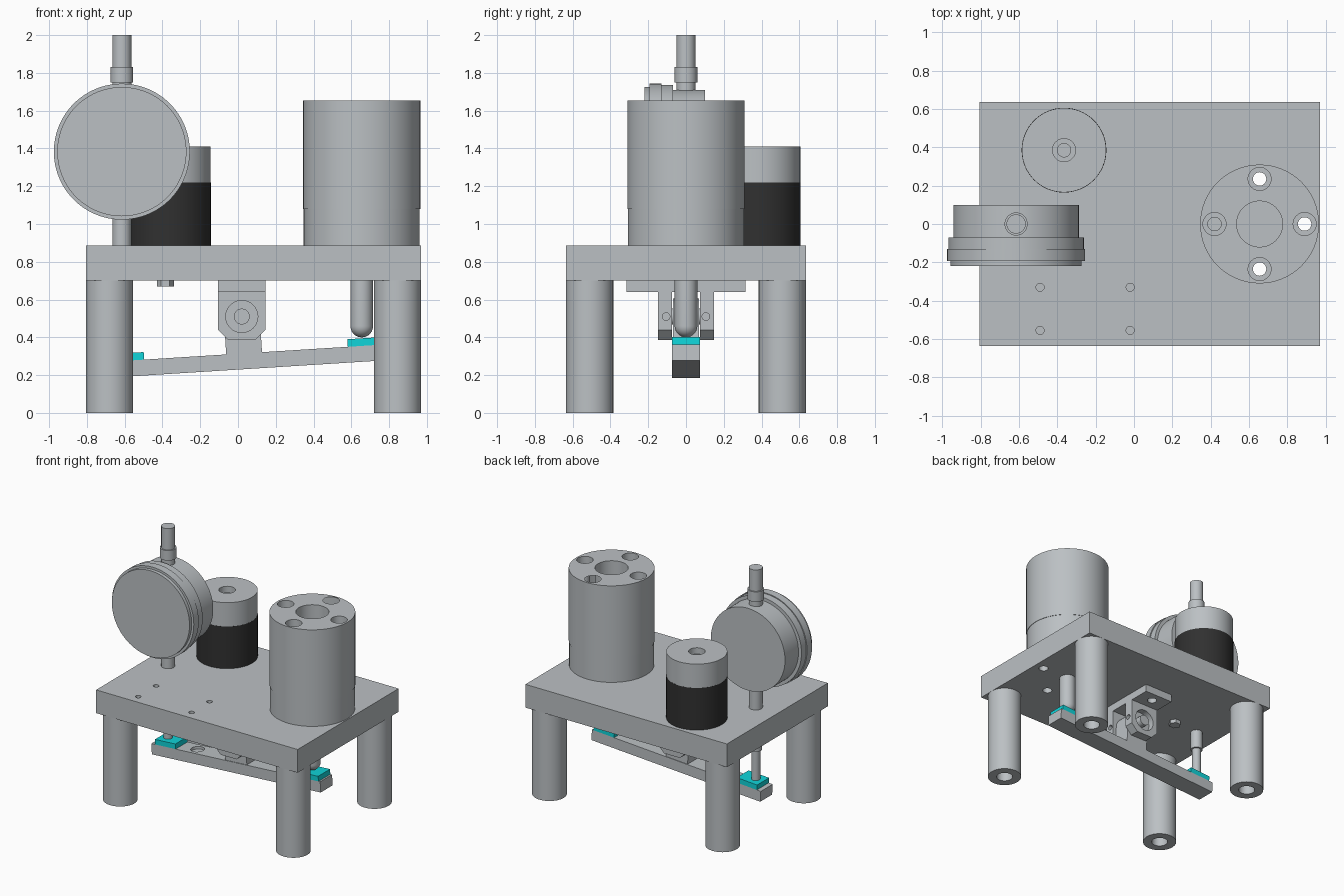
import bpy, bmesh, math
from mathutils import Matrix, Vector

if "Cube" in bpy.data.objects:
    bpy.data.objects.remove(bpy.data.objects["Cube"])


def material(name, rgb):
    m = bpy.data.materials.new(name)
    m.diffuse_color = (*rgb, 1)
    m.use_nodes = True
    m.node_tree.nodes["Principled BSDF"].inputs["Base Color"].default_value = m.diffuse_color
    return m


STEEL = material("steel grey", (0.50, 0.53, 0.55))
BLACK = material("black rubber", (0.03, 0.03, 0.03))
CYAN = material("cyan pad", (0.005, 0.66, 0.70))


def finish(name, bm, mat, loc=(0, 0, 0), rot=(0, 0, 0)):
    bmesh.ops.recalc_face_normals(bm, faces=bm.faces)
    me = bpy.data.meshes.new(name)
    bm.to_mesh(me)
    bm.free()
    me.materials.append(mat)
    ob = bpy.data.objects.new(name, me)
    ob.location, ob.rotation_euler = loc, rot
    bpy.context.collection.objects.link(ob)
    return ob


def box(name, x, y, z, mat=STEEL, loc=(0, 0, 0), rot=(0, 0, 0)):
    bm = bmesh.new()
    bmesh.ops.create_cube(bm, size=1)
    for v in bm.verts:
        v.co = [r[0] + (c + 0.5) * (r[1] - r[0]) for c, r in zip(v.co, (x, y, z))]
    return finish(name, bm, mat, loc, rot)


def lathe(name, profile, loc=(0, 0, 0), rot=(0, 0, 0), mat=STEEL, n=64):
    """Revolve (radius, height) points about the local z axis, closing the ends."""
    bm = bmesh.new()
    rings = []
    for r, z in profile:
        if r == 0:
            rings.append([bm.verts.new((0, 0, z))] * n)
        else:
            rings.append([bm.verts.new((r * math.cos(a), r * math.sin(a), z))
                          for a in (2 * math.pi * i / n for i in range(n))])
    for a, b in zip(rings, rings[1:]):
        for i in range(n):
            j = (i + 1) % n
            bm.faces.new(dict.fromkeys((a[i], a[j], b[j], b[i])))
    for r in (rings[0], rings[-1]):
        if r[0] is not r[1]:
            bm.faces.new(r)
    return finish(name, bm, mat, loc, rot)


def rod(name, r, z0, z1, loc=(0, 0, 0), rot=(0, 0, 0), mat=STEEL, n=64):
    return lathe(name, [(r, z0), (r, z1)], loc, rot, mat, n)


def extrude_y(name, pts, y0, y1, loc=(0, 0, 0), rot=(0, 0, 0)):
    bm = bmesh.new()
    f = bm.faces.new([bm.verts.new((x, y0, z)) for x, z in pts])
    g = bmesh.ops.extrude_face_region(bm, geom=[f])["geom"]
    for v in g:
        if isinstance(v, bmesh.types.BMVert):
            v.co.y = y1
    return finish(name, bm, STEEL, loc, rot)


def cut(ob, cutters):
    """Subtract the cutters and remove them."""
    bpy.context.view_layer.objects.active = ob
    for c in cutters:
        m = ob.modifiers.new("cut", 'BOOLEAN')
        m.operation, m.solver, m.object = 'DIFFERENCE', 'EXACT', c
        bpy.ops.object.modifier_apply(modifier=m.name)
        bpy.data.objects.remove(c)


def hole(r, z0, z1, loc=(0, 0, 0), rot=(0, 0, 0)):
    return rod("cutter", r, z0, z1, loc, rot, n=32)


CX = 0.655            # load cylinder axis
DX = -0.615           # dial gauge axis
TOP, UNDER = 0.885, 0.70
bolts = [(CX + 0.235 * dx, 0.235 * dy, 0) for dx, dy in ((1, 0), (-1, 0), (0, 1), (0, -1))]

# Table plate with bolt holes and small blind holes
plate = box("table_plate", (-0.805, 0.97), (-0.635, 0.635), (UNDER, TOP))
cut(plate, [hole(0.035, 0.6, 1.0, b) for b in bolts]
    + [hole(0.021, 0.80, 1.0, (x, y, 0)) for x in (-0.49, -0.02) for y in (-0.33, -0.555)])

# Legs with a blind bore in the foot
for i, x in enumerate((-0.68, 0.845)):
    for j, y in enumerate((-0.51, 0.51)):
        lathe(f"leg_{i}{j}", [(0, 0.25), (0.06, 0.25), (0.06, 0), (0.125, 0), (0.125, UNDER), (0, UNDER)],
              (x, y, 0))

# Load cylinder: base ring and bored body with counterbored bolt holes
base = rod("cylinder_base", 0.307, TOP, 1.08, (CX, 0, 0))
cut(base, [hole(0.035, 0.8, 1.2, b) for b in bolts])
body = rod("cylinder_body", 0.31, 1.08, 1.655, (CX, 0, 0))
cut(body, [hole(0.12, 1.25, 1.8, (CX, 0, 0))]
    + [hole(0.035, 1.0, 1.8, b) for b in bolts]
    + [hole(0.06, 1.56, 1.8, b) for b in bolts])

# Round-nosed plunger
nose = [(0.06 * math.sin(a), 0.46 - 0.06 * math.cos(a)) for a in (math.pi / 20 * i for i in range(11))]
nose[0] = (0, 0.40)
lathe("plunger", nose + [(0.06, UNDER)], (CX, 0, 0))

# Small pump cylinder: black sleeve and bored grey cap
rod("pump_sleeve", 0.221, TOP, 1.22, (-0.365, 0.385, 0), mat=BLACK)
lathe("pump_cap", [(0, 1.22), (0.22, 1.22), (0.22, 1.41), (0.06, 1.41), (0.06, 1.36),
                   (0.035, 1.36), (0.035, 1.26), (0, 1.26)], (-0.365, 0.385, 0))

# Dial gauge: stepped case facing front, local z points to -y
lathe("dial_case", [(0, -0.10), (0.327, -0.10), (0.327, 0.07), (0.353, 0.07), (0.353, 0.13),
                    (0.36, 0.13), (0.36, 0.192), (0.342, 0.192), (0.342, 0.22), (0, 0.22)],
      (DX, 0, 1.383), (math.pi / 2, 0, 0), n=96)
lathe("dial_top_stem", [(0, 1.68), (0.05, 1.68), (0.05, 1.75), (0.06, 1.75), (0.06, 1.83),
                        (0.05, 1.83), (0.05, 2.0), (0, 2.0)], (DX, 0, 0))
rod("dial_lower_stem", 0.05, TOP, 1.10, (DX, 0, 0))
lathe("dial_probe", [(0, 0.315), (0.033, 0.315), (0.033, 0.55), (0.045, 0.55), (0.045, UNDER), (0, UNDER)],
      (DX, 0, 0))

# Hex stop under the plate
rod("hex_stop", 0.045, 0.67, UNDER, (-0.385, 0.02, 0), n=6)

# Hanging pivot bracket: flange and two chamfered ears
PX, PZ = 0.02, 0.51
flange = box("bracket_flange", (-0.105, 0.145), (-0.315, 0.315), (0.64, UNDER))
cut(flange, [hole(0.035, 0.6, 0.69, (PX, s * 0.235, 0)) for s in (-1, 1)])
side = [(-0.105, 0.64), (-0.105, 0.44), (-0.05, 0.385), (0.09, 0.385), (0.145, 0.44), (0.145, 0.64)]
for s, label in ((-1, "front"), (1, "back")):
    ear = extrude_y(f"bracket_ear_{label}", side, s * 0.075, s * 0.147)
    cut(ear, [hole(0.085, -0.015, 0.05, (PX, s * 0.147, PZ), (math.pi / 2, 0, 0)),
              hole(0.02, -0.03, 0.05, (0.145, s * 0.105, PZ), (0, math.pi / 2, 0))])
rod("pivot_pin", 0.042, -0.147, 0.147, (PX, 0, PZ), (math.pi / 2, 0, 0))

# Tilted lever, modelled around its pivot
tilt = (0, -math.atan(0.063), 0)
pivot = (PX, 0, PZ)
lever = extrude_y("lever_bar", [(-0.745, -0.279), (0.745, -0.279), (0.745, -0.195), (-0.745, -0.195)],
                  -0.075, 0.075, pivot, tilt)
cut(lever, [hole(0.05, -0.24, -0.1, (PX - 0.39, 0, PZ), tilt)])
arc = [(0.095 * math.cos(a), 0.095 * math.sin(a)) for a in (math.pi * i / 16 for i in range(17))]
extrude_y("lever_hub", [(0.095, -0.195)] + arc + [(-0.095, -0.195)], -0.07, 0.07, pivot, tilt)

# Contact pads on the lever
box("right_pad", (0.55, 0.73), (-0.075, 0.075), (-0.195, -0.155), CYAN, pivot, tilt)
box("left_pad", (-0.71, -0.53), (-0.075, 0.075), (-0.195, -0.155), CYAN, pivot, tilt)

# Smooth round walls, keep edges sharp
for ob in bpy.data.objects:
    ob.select_set(True)
bpy.context.view_layer.objects.active = plate
bpy.ops.object.shade_smooth_by_angle(angle=math.radians(30))
